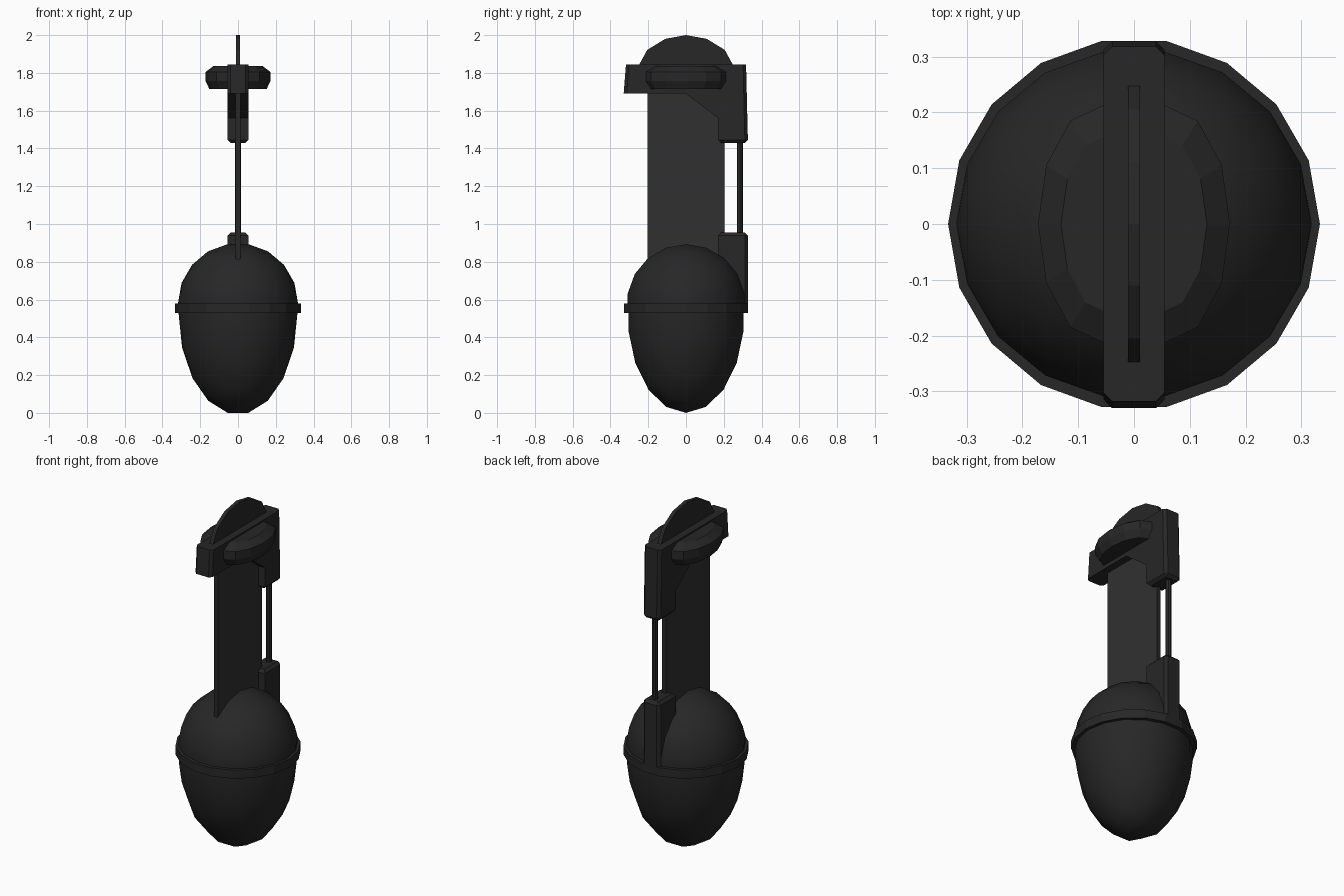
import bpy, bmesh, math
from mathutils import Vector

if "Cube" in bpy.data.objects:
    bpy.data.objects.remove(bpy.data.objects["Cube"])


def material(name, color):
    m = bpy.data.materials.new(name)
    m.diffuse_color = color
    m.use_nodes = True
    m.node_tree.nodes["Principled BSDF"].inputs["Base Color"].default_value = m.diffuse_color
    return m


DARK = material("dark_coating", (0.02, 0.02, 0.02, 1))
GLASS = material("clear_pane", (0.03, 0.03, 0.03, 0.35))


def finish(name, bm, smooth=False):
    bmesh.ops.recalc_face_normals(bm, faces=bm.faces)
    me = bpy.data.meshes.new(name)
    bm.to_mesh(me)
    bm.free()
    ob = bpy.data.objects.new(name, me)
    bpy.context.collection.objects.link(ob)
    me.materials.append(DARK)
    if smooth:
        bpy.ops.object.select_all(action='DESELECT')
        ob.select_set(True)
        bpy.context.view_layer.objects.active = ob
        bpy.ops.object.shade_smooth_by_angle(angle=math.radians(40))
    return ob


def loft(loops):
    """Closed solid through stacked loops of equal length."""
    bm = bmesh.new()
    rings = [[bm.verts.new(p) for p in loop] for loop in loops]
    n = len(rings[0])
    for a, b in zip(rings, rings[1:]):
        for i in range(n):
            j = (i + 1) % n
            bm.faces.new((a[i], a[j], b[j], b[i]))
    bm.faces.new(rings[0])
    bm.faces.new(rings[-1])
    bmesh.ops.recalc_face_normals(bm, faces=bm.faces)
    return bm


def side_profile(pts, half):
    """Extrude a (y, z) outline across x."""
    return loft([[(x, y, z) for y, z in pts] for x in (-half, half)])


def circle(n, r, z, cy=0.0):
    t = 2 * math.pi / n
    return [(r * math.cos(i * t), cy + r * math.sin(i * t), z) for i in range(n)]


def rect(y0, y1, z0, z1):
    return [(y0, z0), (y1, z0), (y1, z1), (y0, z1)]


# Egg-shaped body: two half spheres with poles on x, stretched below
def half_egg(name, r, height, z, sign):
    bm = bmesh.new()
    bmesh.ops.create_uvsphere(bm, u_segments=18, v_segments=9, radius=1)
    for v in bm.verts:
        v.co = Vector((v.co.z, v.co.x, v.co.y))
    bmesh.ops.bisect_plane(bm, geom=bm.verts[:] + bm.edges[:] + bm.faces[:],
                           plane_co=(0, 0, 0), plane_no=(0, 0, -sign), clear_outer=True)
    for v in bm.verts:
        v.co = Vector((v.co.x * r, v.co.y * r, z + v.co.z * height))
    bmesh.ops.holes_fill(bm, edges=[e for e in bm.edges if e.is_boundary])
    finish(name, bm, True)


half_egg("body_upper", 0.318, 0.32, 0.578, 1)
half_egg("body_lower", 0.315, 0.538, 0.53, -1)

# Flange around the middle
finish("flange", loft([circle(18, 0.333, z) for z in (0.53, 0.58)]))

# Lower post at the back
bm = side_profile(rect(0.17, 0.328, 0.53, 0.955), 0.055)
bmesh.ops.bevel(bm, geom=[e for e in bm.edges if max(v.co.z for v in e.verts) > 0.6
                          and (e.verts[0].co.z > 0.6) == (e.verts[1].co.z > 0.6)
                          or all(v.co.y > 0.3 for v in e.verts)],
                offset=0.016, segments=1, affect='EDGES')
finish("lower_post", bm)

# Head bar with the hanging rear arm
head = [(-0.318, 1.845), (-0.33, 1.69), (0, 1.69), (0.17, 1.56),
        (0.17, 1.43), (0.328, 1.43), (0.318, 1.845)]
bm = side_profile(head, 0.055)
bmesh.ops.bevel(bm, geom=[e for e in bm.edges
                          if all(v.co.z < 1.5 for v in e.verts)
                          or all(abs(v.co.y) > 0.3 for v in e.verts)
                          and abs(e.verts[0].co.z - e.verts[1].co.z) > 0.1],
                offset=0.016, segments=1, affect='EDGES')
finish("head_bar", bm)

# Thin fin on top
fin = [(-0.25, 1.82), (-0.247, 1.845), (-0.205, 1.922), (-0.11, 1.98), (0, 2.0),
       (0.11, 1.98), (0.205, 1.922), (0.247, 1.845), (0.25, 1.82)]
finish("top_fin", side_profile(fin, 0.011))

# Chamfered oval collar through the head
quarter = [(0.172, 0), (0.157, 0.106), (0.114, 0.185), (0.05, 0.215)]
oval = (quarter + [(-x, y) for x, y in quarter[:0:-1]]
        + [(-x, -y) for x, y in quarter] + [(x, -y) for x, y in quarter[:0:-1]])
layers = [(0.88, 1.714), (1, 1.757), (1, 1.805), (0.76, 1.836)]
finish("side_collar", loft([[(x * s, y * s, z) for x, y in oval] for s, z in layers]))

# Clear pane with dark narrow edges
pane = finish("pane", side_profile(rect(-0.205, 0.205, 0.78, 1.7), 0.013))
pane.data.materials.append(GLASS)
for p in pane.data.polygons:
    p.material_index = 1 if abs(p.normal.x) > 0.9 else 0

# Rod joining post and head
finish("rear_rod", loft([circle(8, 0.016, z, 0.285) for z in (0.94, 1.45)]), True)
